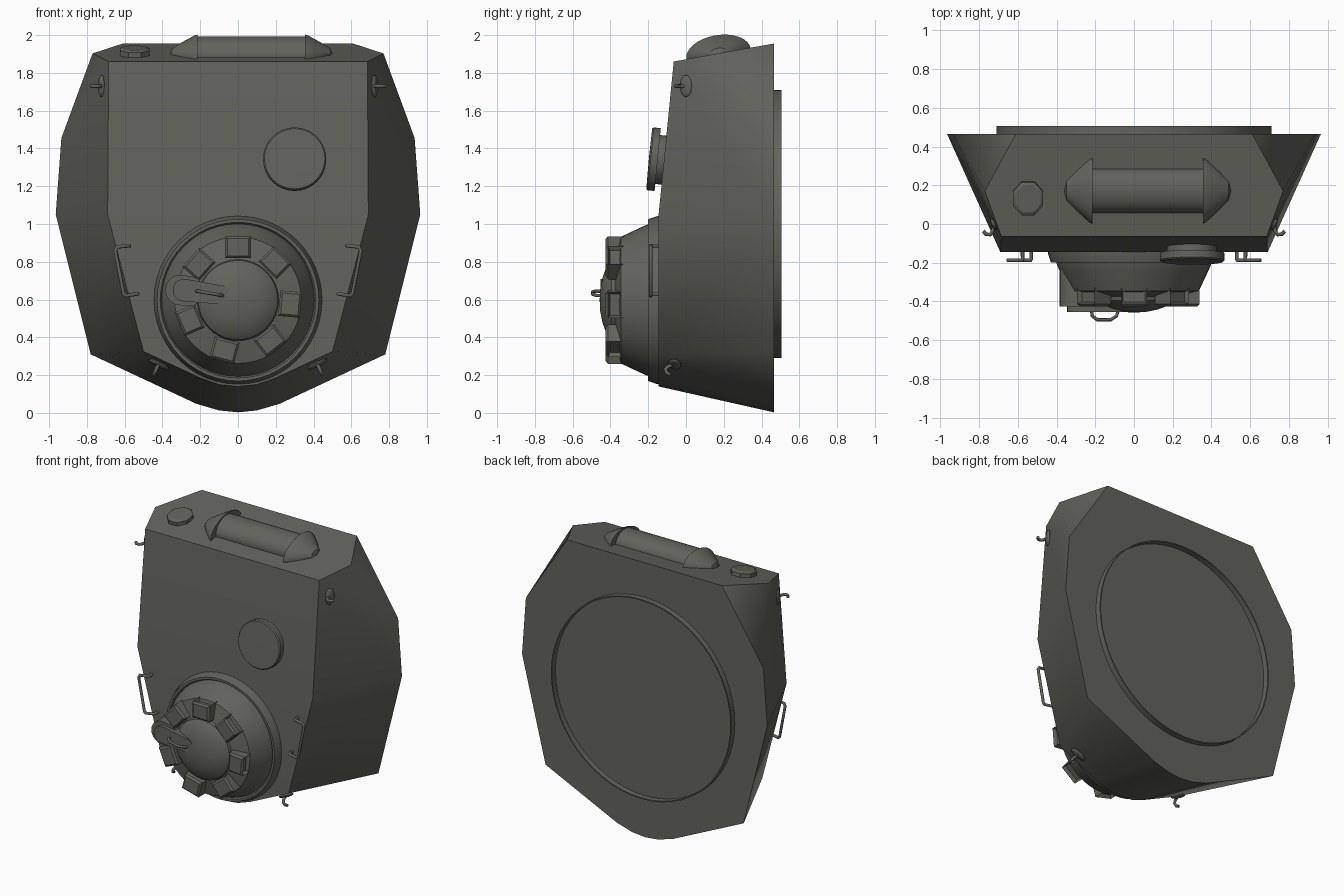
import bpy, bmesh, math
from mathutils import Matrix, Vector

cube = bpy.data.objects.get("Cube")
if cube:
    bpy.data.objects.remove(cube)

paint = bpy.data.materials.new("dark_olive_grey")
paint.use_nodes = True
colour = (0.125, 0.125, 0.11, 1)
paint.diffuse_color = colour
paint.node_tree.nodes["Principled BSDF"].inputs["Base Color"].default_value = colour


def finish(name, bm, angle=30, matrix=Matrix()):
    bm.transform(matrix)
    bmesh.ops.recalc_face_normals(bm, faces=bm.faces)
    mesh = bpy.data.meshes.new(name)
    bm.to_mesh(mesh)
    bm.free()
    mesh.materials.append(paint)
    mesh.shade_smooth()
    mesh.set_sharp_from_angle(angle=math.radians(angle))
    ob = bpy.data.objects.new(name, mesh)
    bpy.context.collection.objects.link(ob)


def hull(name, points, angle):
    bm = bmesh.new()
    for p in points:
        bm.verts.new(p)
    bmesh.ops.convex_hull(bm, input=bm.verts)
    bmesh.ops.dissolve_limit(bm, angle_limit=math.radians(1.5), verts=bm.verts, edges=bm.edges)
    finish(name, bm, angle)


def lathe(name, profile, matrix, sides=40, angle=30):
    """Turn (radius, height) points around local z, closing both ends."""
    bm = bmesh.new()
    rings = []
    for r, h in profile:
        rings.append([bm.verts.new((r * math.cos(math.tau * i / sides),
                                    r * math.sin(math.tau * i / sides), h))
                      for i in range(sides)])
    for a, b in zip(rings, rings[1:]):
        for i in range(sides):
            j = (i + 1) % sides
            bm.faces.new((a[i], a[j], b[j], b[i]))
    bm.faces.new(rings[0])
    bm.faces.new(rings[-1])
    finish(name, bm, angle, matrix)


def rod(name, points, radius):
    curve = bpy.data.curves.new(name, "CURVE")
    curve.dimensions = "3D"
    curve.bevel_depth = radius
    curve.bevel_resolution = 2
    curve.use_fill_caps = True
    line = curve.splines.new("POLY")
    line.points.add(len(points) - 1)
    for point, co in zip(line.points, points):
        point.co = (*co, 1)
    curve.materials.append(paint)
    ob = bpy.data.objects.new(name, curve)
    bpy.context.collection.objects.link(ob)


def forward(x, y, z, tilt=0):
    return Matrix.Translation((x, y, z)) @ Matrix.Rotation(math.radians(90 - tilt), 4, "X")


# Armoured shell: front leans back above mid height, wider back, clipped top corners
front = [(0, .14), (.1, .15), (.2, .185), (.5, .325), (.69, 1.05), (.685, 1.86)]
back = [(0, .003), (.1, .013), (.22, .048), (.78, .31), (.965, 1.05), (.935, 1.455), (.61, 1.955)]
shell = []
for s in (1, -1):
    shell += [(s * x, -.065 if z > 1.5 else -.145, z) for x, z in front]
    shell += [(s * x, .465, z) for x, z in back]
    shell.append((s * .77, .17, 1.903))
hull("turret_shell", shell, 57)

# Thin-walled open ring on the back
lathe("turret_ring", [(.71, 0), (.71, .065), (.702, .065), (.702, .01)],
      Matrix.Translation((0, .44, 1)) @ Matrix.Rotation(-math.pi / 2, 4, "X"), 56)

# Commander's cupola with domed lid
lathe("cupola", [(.445, .1), (.445, .152), (.428, .2), (.412, .2), (.404, .187), (.398, .21),
                 (.38, .25), (.335, .345), (.215, .375), (.21, .395), (.18, .42),
                 (.12, .442), (.06, .454), (.003, .457)], forward(0, 0, .597), 48, 25)

# Vision blocks with recessed windows
for a in (90, 45, -5, -52, -105, -157, 138):
    t = math.radians(a)
    bm = bmesh.new()
    bmesh.ops.create_cube(bm, size=1, matrix=Matrix.Diagonal((.135, .1, .115, 1)))
    bmesh.ops.bevel(bm, geom=[e for e in bm.edges if all(v.co.y < 0 for v in e.verts)],
                    offset=.012, segments=1, affect="EDGES")
    bm.normal_update()
    window = max(bm.faces, key=lambda f: f.calc_center_median().z)
    bmesh.ops.inset_region(bm, faces=[window], thickness=.014, depth=-.025)
    place = Matrix.Translation((.277 * math.cos(t), -.375, .6 + .277 * math.sin(t)))
    finish("vision_block", bm, 30, place @ Matrix.Rotation(math.pi / 2 - t, 4, "Y"))


# Lid hinge housing and arm
def capsule(name, ends, near, far):
    pts = []
    for x, z, r in ends:
        for i in range(20):
            a = math.tau * i / 20
            for y in (near, far):
                pts.append((x + r * math.cos(a), y, z + r * math.sin(a)))
    hull(name, pts, 30)


capsule("hinge_housing", [(-.305, .65, .08), (-.26, .645, .08)], -.2, -.425)
capsule("lid_arm", [(-.285, .65, .06), (-.09, .625, .05)], -.36, -.453)
rod("lid_handle", [(-.22, -.44, .645), (-.215, -.475, .645), (-.19, -.494, .64),
                   (-.12, -.494, .628), (-.09, -.475, .622), (-.08, -.44, .62)], .009)

# Round hatch on the leaning front plate
lathe("pistol_port", [(.13, -.03), (.13, .033), (.167, .033), (.167, .07), (.16, .078), (.003, .08)],
      forward(.3, -.117, 1.338, 5.6))

# Roof ventilator: flattened barrel with conical ends, lying along the roof slope
slope = Matrix.Rotation(math.radians(9.6), 4, "X")
across = Matrix.Translation((.07, .172, 1.902)) @ slope
lathe("ventilator_body", [(.115, -.3), (.115, .3)],
      across @ Matrix.Diagonal((1, 1, .78, 1)) @ Matrix.Rotation(math.pi / 2, 4, "Y"), 32)
for s in (1, -1):
    lathe("ventilator_end", [(.172, .285), (.165, .3), (.1, .37), (.05, .418), (.003, .43)],
          across @ Matrix.Diagonal((s, 1, .57, 1)) @ Matrix.Rotation(math.pi / 2, 4, "Y"), 32)

# Octagonal roof cap
lathe("roof_cap", [(.085, -.03), (.085, .03), (.07, .04)],
      Matrix.Translation((-.547, .135, 1.893)) @ slope @ Matrix.Diagonal((1, 1.1, 1, 1))
      @ Matrix.Rotation(math.pi / 8, 4, "Z"), 8)


# Lifting hooks: oval pad and curled rod
def hook(name, place, normal, along):
    n, up = Vector(normal).normalized(), Vector(along).normalized()
    t = n.cross(up)
    if t.y > 0:
        t.negate()
    place = Vector(place)
    frame = Matrix((n, t, up)).transposed().to_4x4()
    bm = bmesh.new()
    bmesh.ops.create_uvsphere(bm, u_segments=16, v_segments=10, radius=1)
    finish(name + "_pad", bm, 40, Matrix.Translation(place) @ frame
           @ Matrix.Diagonal((.014, .034, .058, 1)))
    bend = [(0, 0), (.02, .03), (.04, .042), (.058, .032), (.065, .01)]
    rod(name, [place + n * a + t * b for a, b in bend], .01)


for s in (1, -1):
    hook("upper_hook", (s * .723, 0, 1.73), (s * .91, -.41, 0), (0, 0, 1))
    hook("lower_hook", (s * .42, -.06, .258), (s * .41, -.2, -.88), (s * .56, 0, .26))
    # Grab rails
    rail = [(.575, -.13, .885), (.575, -.18, .885), (.58, -.187, .885), (.64, -.187, .878),
            (.65, -.187, .86), (.606, -.187, .63), (.594, -.187, .62), (.535, -.187, .63),
            (.53, -.18, .63), (.53, -.13, .63)]
    rod("grab_rail", [(s * x, y, z) for x, y, z in rail], .01)
